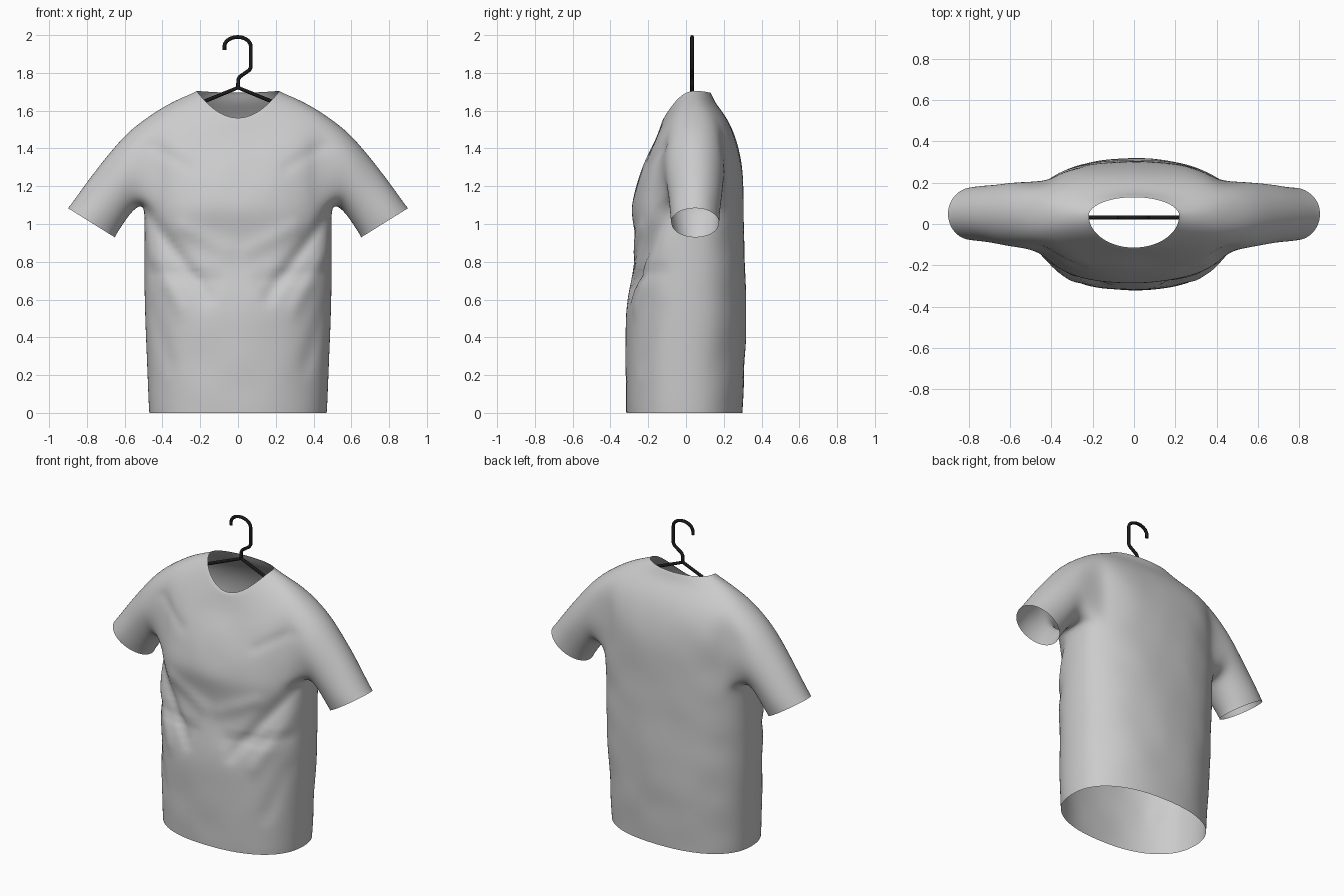
import bpy, bmesh, math
from mathutils import Vector, noise

if "Cube" in bpy.data.objects:
    bpy.data.objects.remove(bpy.data.objects["Cube"])

N = 32          # columns round the torso
K = 3           # armhole half-width in columns
ARM = 8         # first armhole row
SPAN = 4        # armhole height in rows

# Torso rows, hem to neck: half width, side z, side y, front y, front z, back y, back z, roundness
ROWS = [
    (.472, 0, 0, -.318, 0, .300, 0, 2.3),
    (.476, .06, 0, -.320, .06, .303, .06, 2.3),
    (.483, .25, 0, -.322, .25, .312, .25, 2.3),
    (.492, .45, .01, -.322, .45, .320, .45, 2.3),
    (.497, .62, .01, -.308, .62, .320, .62, 2.35),
    (.498, .76, .02, -.282, .76, .315, .76, 2.4),
    (.498, .88, .02, -.268, .88, .310, .88, 2.45),
    (.498, 1.0, .03, -.278, 1.0, .306, 1.0, 2.5),
    (.497, 1.10, .04, -.292, 1.08, .305, 1.1, 2.5),
    (.490, 1.22, .04, -.270, 1.18, .303, 1.2, 2.5),
    (.490, 1.34, .04, -.240, 1.27, .300, 1.3, 2.5),
    (.495, 1.45, .04, -.205, 1.36, .285, 1.4, 2.5),
    (.490, 1.56, .04, -.170, 1.43, .250, 1.5, 2.45),
    (.400, 1.62, .04, -.150, 1.48, .205, 1.58, 2.3),
    (.310, 1.665, .04, -.135, 1.52, .155, 1.64, 2.1),
    (.230, 1.697, .04, -.123, 1.555, .135, 1.69, 2.0),
    (.220, 1.705, .04, -.115, 1.560, .130, 1.695, 2.0),
]
# Sleeve rings: top x, top z, bottom x, bottom z, front y, back y
SLEEVE = [
    (.59, 1.485, .535, 1.09, -.115, .205),
    (.70, 1.355, .580, 1.04, -.102, .197),
    (.80, 1.225, .620, .980, -.090, .187),
    (.885, 1.105, .645, .940, -.082, .180),
    (.902, 1.085, .650, .928, -.080, .178),
]
# Folds on the front: x, z start, x, z end, depth, width
FOLDS = [
    (.47, 1.04, .16, .62, -.022, .035),
    (.49, .90, .30, .56, .014, .04),
    (.45, .75, .12, .70, -.014, .03),
    (.30, .98, .05, .86, .010, .04),
    (.46, 1.42, .26, 1.30, -.007, .03),
    (.46, .55, .36, .25, -.010, .04),
]


def power(v, e):
    return math.copysign(abs(v) ** e, v)


def torso_point(row, j):
    hw, zs, ys, yf, zf, yb, zb, n = row
    a = 2 * math.pi * j / N
    c, s = math.cos(a), math.sin(a)
    yend, zend = (yb, zb) if s >= 0 else (yf, zf)
    return (hw * power(c, 2 / n), ys + (yend - ys) * abs(s) ** (2 / n),
            zs * c * c + zend * s * s)


def make_shirt():
    bm = bmesh.new()
    grid = [[bm.verts.new(torso_point(r, j)) for j in range(N)] for r in ROWS]
    # torso and shoulders, leaving the armholes open
    for i in range(len(ROWS) - 1):
        for j in range(N):
            from_side = min((j + .5) % (N / 2), N / 2 - (j + .5) % (N / 2))
            if ARM <= i < ARM + SPAN and from_side < K:
                continue
            k = (j + 1) % N
            bm.faces.new((grid[i][j], grid[i][k], grid[i + 1][k], grid[i + 1][j]))
    # sleeves grown out of each armhole
    top = ARM + SPAN
    loop = ([(top, c) for c in range(0, K)] +
            [(r, K) for r in range(top, ARM, -1)] +
            [(ARM, c) for c in range(K, -K, -1)] +
            [(r, -K) for r in range(ARM, top)] +
            [(top, c) for c in range(-K, 0)])
    count = len(loop)
    for side in (1, -1):
        prev = [grid[r][(c if side > 0 else N // 2 - c) % N] for r, c in loop]
        for tx, tz, bx, bz, yf, yb in SLEEVE:
            ring = []
            for i in range(count):
                a = 2 * math.pi * i / count
                t = .5 + .5 * math.cos(a)
                ring.append(bm.verts.new((side * (bx + (tx - bx) * t),
                                          (yf + yb) / 2 + (yb - yf) / 2 * math.sin(a),
                                          bz + (tz - bz) * t)))
            for i in range(count):
                k = (i + 1) % count
                bm.faces.new((prev[i], prev[k], ring[k], ring[i]))
            prev = ring
    bmesh.ops.delete(bm, geom=[v for v in bm.verts if not v.link_faces], context='VERTS')
    bmesh.ops.recalc_face_normals(bm, faces=bm.faces)
    me = bpy.data.meshes.new("shirt")
    bm.to_mesh(me)
    bm.free()
    ob = bpy.data.objects.new("shirt", me)
    bpy.context.collection.objects.link(ob)
    bpy.context.view_layer.objects.active = ob
    ob.select_set(True)
    sub = ob.modifiers.new("smooth", 'SUBSURF')
    sub.levels = sub.render_levels = 2
    bpy.ops.object.modifier_apply(modifier=sub.name)
    # cloth folds
    for v in ob.data.vertices:
        p = v.co.copy()
        fade = min(1, p.z / .2) * min(1, max(0, (1.6 - p.z) / .2))
        amount = .006 * noise.noise(p * 5)
        if p.y < 0:
            for x0, z0, x1, z1, depth, width in FOLDS:
                a, b = Vector((x0, z0)), Vector((x1, z1))
                q = Vector((abs(p.x), p.z))
                t = max(0, min(1, (q - a).dot(b - a) / (b - a).length_squared))
                d = (q - a - (b - a) * t).length
                amount += depth * math.exp(-(d / width) ** 2) * min(1, -p.y / .1)
        v.co.y += fade * amount * (-1 if p.y < .04 else 1) * min(1, abs(p.y - .04) / .1)
    bpy.ops.object.shade_smooth_by_angle(angle=math.radians(60))
    ob.select_set(False)


def wire(name, points, mat):
    cu = bpy.data.curves.new(name, 'CURVE')
    cu.dimensions = '3D'
    cu.bevel_depth = .01
    cu.bevel_resolution = 2
    cu.use_fill_caps = True
    sp = cu.splines.new('POLY')
    sp.points.add(len(points) - 1)
    for pt, (x, z) in zip(sp.points, points):
        pt.co = (x, .032, z, 1)
    ob = bpy.data.objects.new(name, cu)
    cu.materials.append(mat)
    bpy.context.collection.objects.link(ob)


make_shirt()

# wire hanger: hook and neck, then the two arms
black = bpy.data.materials.new("black")
black.diffuse_color = (.01, .01, .01, 1)
black.use_nodes = True
black.node_tree.nodes["Principled BSDF"].inputs["Base Color"].default_value = black.diffuse_color
arc = [(-.002 + .07 * math.cos(a), 1.94 + .05 * math.sin(a))
       for a in (math.pi * (1 - i / 10) for i in range(11))]
wire("hanger_hook", [(-.072, 1.92)] + arc +
     [(.068, 1.83), (.06, 1.815), (.01, 1.78), (.001, 1.765), (0, 1.72)], black)
wire("hanger_arms", [(-.42, 1.55), (-.2, 1.64), (0, 1.722), (.2, 1.64), (.42, 1.55)], black)
